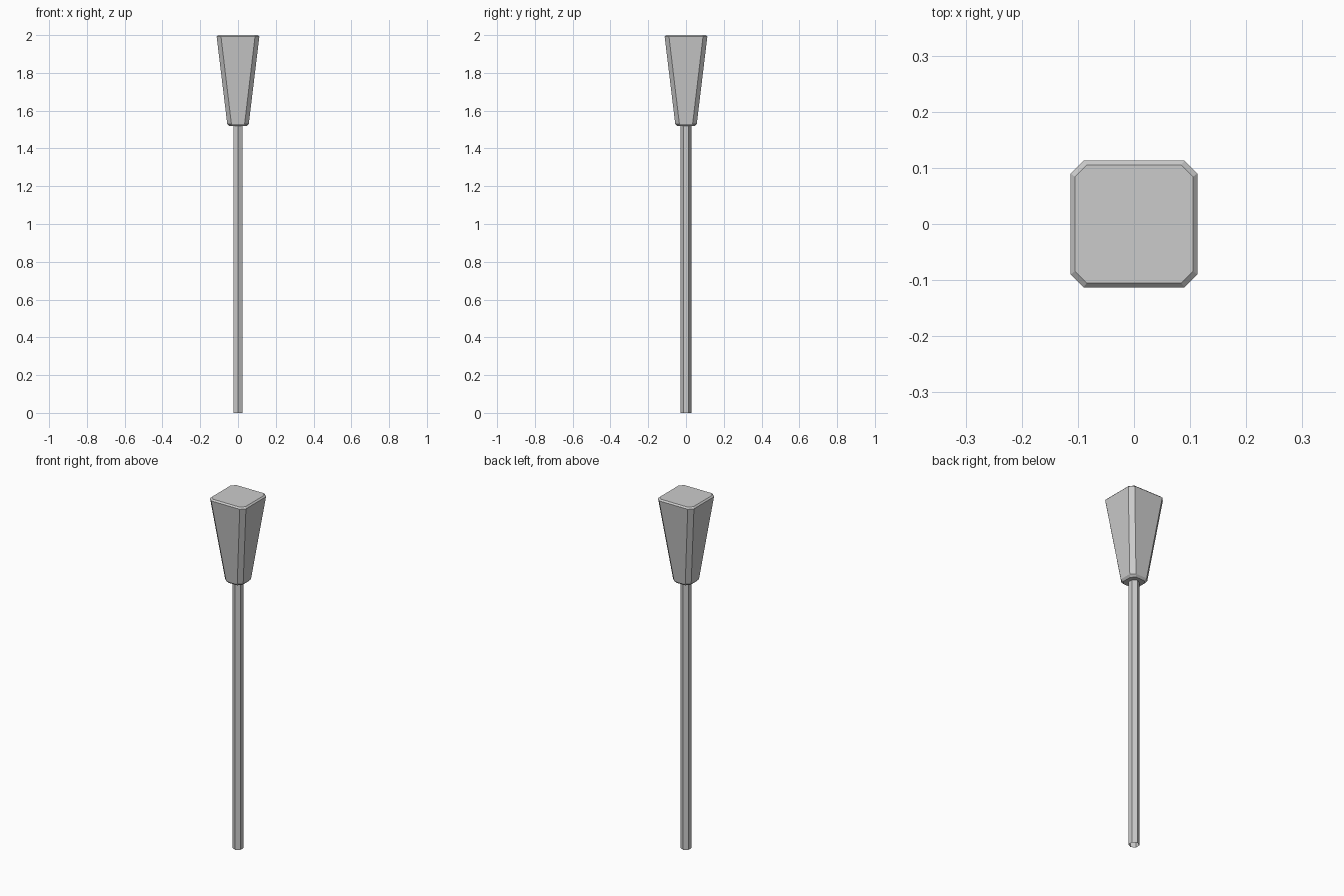
import bpy, bmesh, math

if "Cube" in bpy.data.objects:
    bpy.data.objects.remove(bpy.data.objects["Cube"])


def loft(name, rings, cap_bottom, cap_top):
    """Skin a stack of equal-sized point rings into a flat-shaded object."""
    bm = bmesh.new()
    loops = [[bm.verts.new(p) for p in ring] for ring in rings]
    n = len(loops[0])
    for a, b in zip(loops, loops[1:]):
        for i in range(n):
            j = (i + 1) % n
            bm.faces.new((a[i], a[j], b[j], b[i]))
    if cap_bottom:
        bm.faces.new(loops[0][::-1])
    if cap_top:
        bm.faces.new(loops[-1])
    mesh = bpy.data.meshes.new(name)
    bm.to_mesh(mesh)
    bm.free()
    obj = bpy.data.objects.new(name, mesh)
    bpy.context.collection.objects.link(obj)
    return obj


def chamfered_square(half, cut, z):
    """Counter-clockwise square ring with cut corners."""
    k = half - cut
    return [(half, -k, z), (half, k, z), (k, half, z), (-k, half, z),
            (-half, k, z), (-half, -k, z), (-k, -half, z), (k, -half, z)]


def hexagon(radius, z):
    """Hexagon ring with corners pointing along y."""
    return [(radius * math.cos(math.radians(30 + 60 * i)),
             radius * math.sin(math.radians(30 + 60 * i)), z) for i in range(6)]


# Pole: six-sided tube, open at the foot
loft("pole", [hexagon(0.028, 0.0), hexagon(0.028, 1.525)], False, False)

# Head: tapered block with bevelled edges
head = [(0.047, 0.020, 1.518), (0.057, 0.022, 1.53),
        (0.113, 0.023, 1.992), (0.105, 0.021, 2.0)]
loft("head", [chamfered_square(*h) for h in head], True, True)
